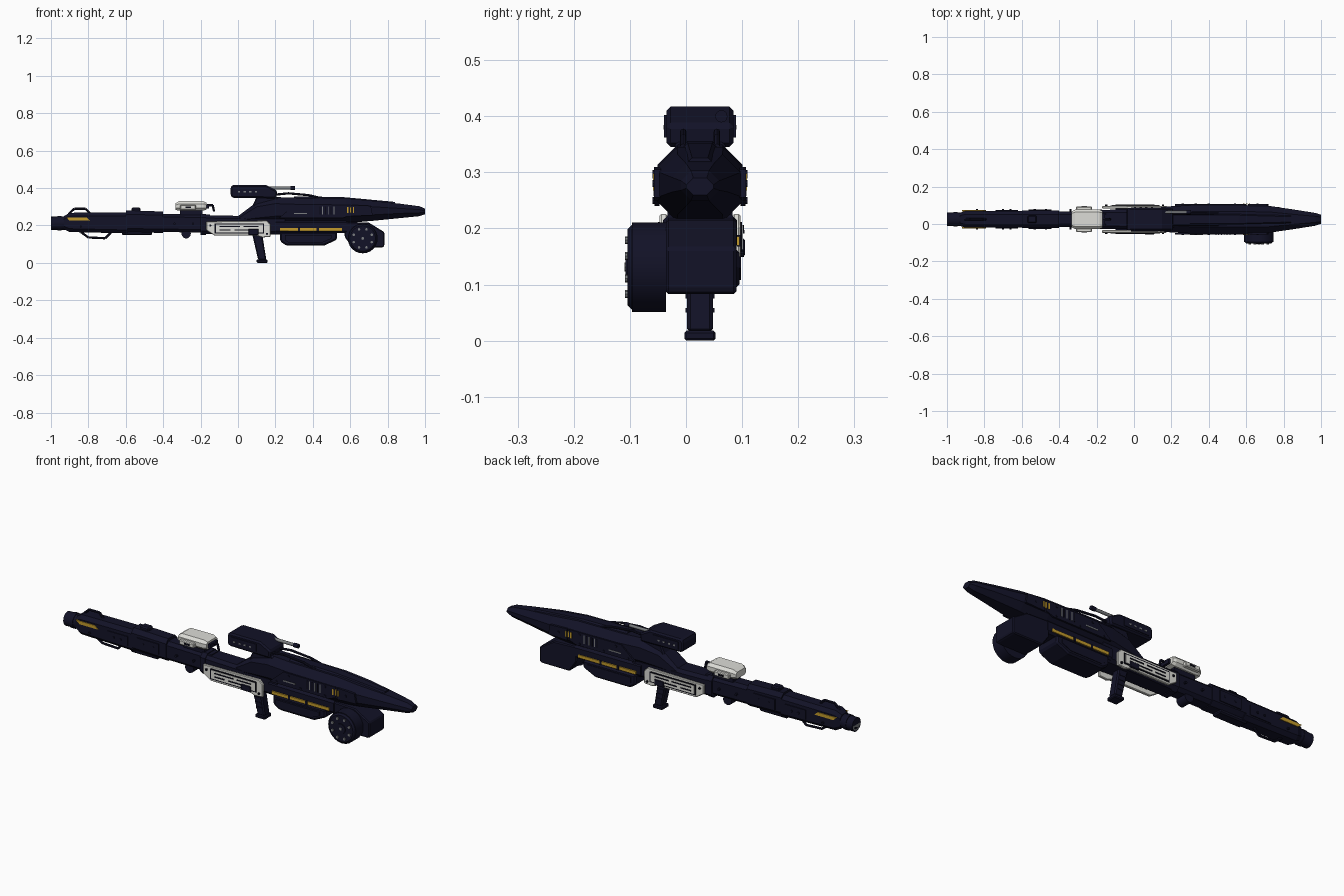
import bpy, bmesh, math
from mathutils import Vector

CY = 0.025  # centre plane of the weapon body


def material(name, rgb):
    m = bpy.data.materials.new(name)
    m.diffuse_color = (*rgb, 1)
    return m


NAVY = material("dark_navy", (0.006, 0.006, 0.02))
BLACK = material("black", (0.003, 0.003, 0.008))
WHITE = material("off_white", (0.72, 0.72, 0.68))
YELLOW = material("yellow", (0.55, 0.33, 0.025))
GREY = material("steel_grey", (0.2, 0.21, 0.22))


def finish(name, bm, mat, bevel=0.0):
    bmesh.ops.recalc_face_normals(bm, faces=bm.faces)
    me = bpy.data.meshes.new(name)
    bm.to_mesh(me)
    bm.free()
    me.materials.append(mat)
    ob = bpy.data.objects.new(name, me)
    bpy.context.collection.objects.link(ob)
    if bevel:
        mod = ob.modifiers.new("bevel", 'BEVEL')
        mod.width, mod.segments, mod.limit_method = bevel, 1, 'ANGLE'
    return ob


def skin(name, rings, mat, bevel=0.0):
    bm = bmesh.new()
    rs = [[bm.verts.new(p) for p in r] for r in rings]
    n = len(rs[0])
    for a, b in zip(rs, rs[1:]):
        for i in range(n):
            bm.faces.new((a[i], a[(i + 1) % n], b[(i + 1) % n], b[i]))
    bm.faces.new(rs[0])
    bm.faces.new(rs[-1])
    return finish(name, bm, mat, bevel)


def loft(name, sections, mat, cy=CY):
    """Eight-sided hull along x; section = x, bottom, top, half width, chamfer."""
    rings = []
    for x, z0, z1, w, c in sections:
        yz = [(-w + c, z0), (w - c, z0), (w, z0 + c), (w, z1 - c),
              (w - c, z1), (c - w, z1), (-w, z1 - c), (-w, z0 + c)]
        rings.append([(x, cy + y, z) for y, z in yz])
    return skin(name, rings, mat)


def plate(name, pts, y0, y1, mat, bevel=0.0):
    """Side profile in xz, extruded from y0 to y1."""
    return skin(name, [[(x, y, z) for x, z in pts] for y in (y0, y1)], mat, bevel)


def box(name, x0, x1, y0, y1, z0, z1, mat, bevel=0.0):
    return plate(name, [(x0, z0), (x1, z0), (x1, z1), (x0, z1)], y0, y1, mat, bevel)


def rod(name, a, b, r, mat, n=12, r2=None):
    a, b = Vector(a), Vector(b)
    q = (b - a).to_track_quat('Z', 'Y')
    circle = [(math.cos(2 * math.pi * i / n), math.sin(2 * math.pi * i / n)) for i in range(n)]
    rings = [[c + q @ Vector((u * k, v * k, 0)) for u, v in circle]
             for c, k in ((a, r), (b, r if r2 is None else r2))]
    return skin(name, rings, mat)


def bar(name, pts, r, mat=NAVY):
    for i, (a, b) in enumerate(zip(pts, pts[1:])):
        rod(f"{name}_{i}", a, b, r, mat, 8)


def side_detail(name, pts, w, t, mat):
    """Thin plate repeated on both flanks at half width w."""
    for s, tag in ((-1, "front"), (1, "back")):
        plate(f"{name}_{tag}", pts, CY + s * (w - 0.004), CY + s * (w + t), mat)


def rect(x0, x1, z0, z1):
    return [(x0, z0), (x1, z0), (x1, z1), (x0, z1)]


# Muzzle with bore
rod("muzzle", (-1, CY, 0.211), (-0.9, CY, 0.213), 0.036, NAVY, 16)
rod("muzzle_collar", (-0.965, CY, 0.212), (-0.945, CY, 0.212), 0.039, NAVY, 16)
rod("muzzle_ring", (-1.0, CY, 0.211), (-0.999, CY, 0.211), 0.03, GREY, 16)
rod("muzzle_bore", (-1.0, CY, 0.211), (-0.9985, CY, 0.211), 0.023, BLACK, 16)

# Barrel in stepped segments
loft("barrel_nose", [(-0.93, 0.18, 0.25, 0.035, 0.015), (-0.90, 0.165, 0.268, 0.045, 0.018),
                     (-0.59, 0.158, 0.27, 0.045, 0.018)], NAVY)
loft("barrel_sleeve", [(-0.60, 0.165, 0.28, 0.047, 0.02), (-0.40, 0.16, 0.275, 0.047, 0.02)], NAVY)
loft("barrel_rear", [(-0.41, 0.165, 0.262, 0.042, 0.016), (-0.15, 0.162, 0.258, 0.042, 0.016)], NAVY)
loft("receiver", [(-0.2, 0.155, 0.255, 0.05, 0.015), (0.1, 0.155, 0.25, 0.055, 0.015),
                  (0.25, 0.15, 0.25, 0.058, 0.015)], NAVY)
loft("barrel_band", [(-0.2, 0.15, 0.262, 0.052, 0.02), (-0.17, 0.15, 0.262, 0.052, 0.02)], NAVY)
box("barrel_underplate", -0.62, -0.46, CY - 0.028, CY + 0.028, 0.148, 0.17, NAVY, 0.006)
box("barrel_sight_block", -0.57, -0.52, CY - 0.02, CY + 0.02, 0.27, 0.295, NAVY, 0.006)
side_detail("nose_stripe", [(-0.92, 0.243), (-0.9, 0.226), (-0.79, 0.226), (-0.81, 0.243)], 0.045, 0.004, YELLOW)
side_detail("nose_panel", rect(-0.74, -0.62, 0.185, 0.235), 0.045, 0.004, NAVY)
side_detail("sleeve_panel", rect(-0.565, -0.44, 0.19, 0.245), 0.047, 0.005, NAVY)
for x, z in ((-0.84, 0.195), (-0.70, 0.21), (-0.66, 0.21), (-0.53, 0.22), (-0.47, 0.22), (-0.34, 0.21), (-0.24, 0.21)):
    rod("barrel_bolt", (x, CY - 0.054, z), (x, CY + 0.054, z), 0.006, NAVY, 8)

# Bent bail bars above and below the nose
bar("upper_bail", [(-0.905, CY, 0.262), (-0.875, CY, 0.29), (-0.815, CY, 0.29), (-0.79, CY, 0.262)], 0.006)
bar("lower_bail", [(-0.84, CY, 0.165), (-0.80, CY, 0.136), (-0.71, CY, 0.132), (-0.68, CY, 0.162)], 0.006)

# Hanging knob
rod("under_knob", (-0.277, CY - 0.03, 0.156), (-0.277, CY + 0.03, 0.156), 0.025, NAVY, 14)

# White sight housing and its hook
box("sight_base", -0.31, -0.19, CY - 0.03, CY + 0.03, 0.25, 0.285, NAVY)
loft("sight_housing", [(-0.335, 0.283, 0.318, 0.042, 0.01), (-0.315, 0.28, 0.33, 0.052, 0.014),
                       (-0.185, 0.28, 0.33, 0.052, 0.014), (-0.168, 0.285, 0.322, 0.045, 0.01)], WHITE)
for s in (-1, 1):
    box("sight_cheek", -0.31, -0.225, CY + s * 0.045, CY + s * 0.068, 0.285, 0.31, WHITE, 0.004)
    box("sight_slot", -0.28, -0.25, CY + s * 0.067, CY + s * 0.07, 0.293, 0.302, BLACK)
box("sight_eyepiece", -0.17, -0.155, CY - 0.03, CY + 0.03, 0.29, 0.312, NAVY)
bar("sight_hook", [(-0.165, CY, 0.308), (-0.135, CY, 0.308), (-0.128, CY, 0.275)], 0.006)

# White side rails with framed slot panels
side_outline = [(-0.17, 0.222), (0.155, 0.226), (0.175, 0.205), (0.175, 0.14), (0.13, 0.136),
                (0.10, 0.146), (-0.125, 0.146), (-0.17, 0.175)]
for s, tag in ((-1, "front"), (1, "back")):
    y = lambda d: CY + s * d
    plate(f"side_rail_{tag}", side_outline, y(0.058), y(0.072), WHITE, 0.003)
    box(f"rail_frame_{tag}", -0.125, 0.14, y(0.07), y(0.075), 0.157, 0.212, BLACK)
    box(f"rail_panel_{tag}", -0.118, 0.133, y(0.07), y(0.077), 0.163, 0.206, WHITE)
    for z, x0, x1 in ((0.194, -0.10, 0.01), (0.194, 0.03, 0.11), (0.176, -0.10, -0.04), (0.176, -0.02, 0.07)):
        box(f"rail_slot_{tag}", x0, x1, y(0.076), y(0.079), z - 0.003, z + 0.003, BLACK)
    for x, z in ((-0.148, 0.2), (0.155, 0.155)):
        rod(f"rail_bolt_{tag}", (x, y(0.07), z), (x, y(0.078), z), 0.006, BLACK, 8)
    box(f"rail_latch_{tag}", 0.055, 0.11, y(0.07), y(0.08), 0.15, 0.182, NAVY, 0.003)
    box(f"rail_mount_{tag}", -0.1, 0.1, y(0.045), y(0.06), 0.17, 0.205, NAVY)

# Slanted grip with a foot
plate("grip", [(0.07, 0.18), (0.125, 0.18), (0.152, 0.015), (0.108, 0.015)], CY - 0.023, CY + 0.023, NAVY, 0.006)
box("grip_foot", 0.1, 0.157, CY - 0.028, CY + 0.028, 0, 0.018, NAVY, 0.004)
for i in range(4):
    z = 0.05 + i * 0.025
    box("grip_rib", 0.105 - i * 0.006, 0.138 - i * 0.004, CY - 0.026, CY + 0.026, z, z + 0.008, NAVY)

# Main tapering hull
loft("main_hull", [(0.0, 0.215, 0.25, 0.05, 0.012), (0.1, 0.215, 0.325, 0.06, 0.025),
                   (0.2, 0.215, 0.352, 0.07, 0.035), (0.32, 0.213, 0.348, 0.076, 0.035),
                   (0.58, 0.213, 0.345, 0.076, 0.035), (0.72, 0.225, 0.332, 0.072, 0.032),
                   (0.87, 0.24, 0.316, 0.05, 0.025), (0.97, 0.25, 0.303, 0.034, 0.018),
                   (1.0, 0.26, 0.29, 0.024, 0.012)], NAVY)
loft("hull_spine", [(0.3, 0.33, 0.356, 0.03, 0.008), (0.56, 0.33, 0.352, 0.03, 0.008),
                    (0.84, 0.30, 0.326, 0.02, 0.006)], NAVY)
side_detail("hull_side_plate", [(0.22, 0.24), (0.56, 0.24), (0.6, 0.255), (0.6, 0.31), (0.3, 0.31)], 0.076, 0.005, NAVY)
side_detail("hull_rear_plate", [(0.61, 0.25), (0.72, 0.255), (0.71, 0.305), (0.61, 0.31)], 0.074, 0.008, NAVY)
for i in range(6):
    x = 0.435 + i * 0.015
    side_detail("vent_slot", rect(x, x + 0.005, 0.258, 0.302), 0.081, 0.002, GREY if i % 2 else BLACK)
for i in range(3):
    x = 0.584 + i * 0.015
    side_detail("hull_tick", rect(x, x + 0.007, 0.268, 0.298), 0.082, 0.002, YELLOW)
side_detail("hull_mark", rect(0.30, 0.37, 0.262, 0.268), 0.081, 0.002, GREY)
for x, z in ((0.26, 0.25), (0.33, 0.295), (0.4, 0.25), (0.54, 0.25), (0.54, 0.298), (0.66, 0.28)):
    rod("hull_bolt", (x, CY - 0.085, z), (x, CY + 0.085, z), 0.006, NAVY, 8)

# Raised neck and top pod
plate("pod_neck", [(0.0, 0.25), (0.075, 0.3), (0.1, 0.355), (0.21, 0.355), (0.25, 0.3), (0.25, 0.25)],
      CY - 0.045, CY + 0.045, NAVY, 0.006)
plate("top_pod", [(-0.04, 0.36), (-0.03, 0.348), (0.205, 0.345), (0.21, 0.385), (0.15, 0.417), (-0.03, 0.417), (-0.04, 0.405)],
      CY - 0.06, CY + 0.06, NAVY, 0.008)
side_detail("pod_panel", rect(-0.015, 0.13, 0.362, 0.402), 0.06, 0.004, NAVY)
for i in range(4):
    side_detail("pod_slot", rect(0.0 + i * 0.03, 0.012 + i * 0.03, 0.376, 0.384), 0.064, 0.001, GREY)
rod("pod_tube", (0.16, 0.063, 0.4), (0.285, 0.063, 0.4), 0.008, GREY, 12)
rod("pod_tube_tip", (0.28, 0.063, 0.4), (0.306, 0.063, 0.4), 0.011, NAVY, 12)
bar("hull_handle", [(0.2, CY - 0.03, 0.365), (0.27, CY - 0.03, 0.372), (0.38, CY - 0.03, 0.362), (0.45, CY - 0.03, 0.345)], 0.006)
bar("hull_handle_back", [(0.2, CY + 0.03, 0.365), (0.27, CY + 0.03, 0.372), (0.38, CY + 0.03, 0.362), (0.45, CY + 0.03, 0.345)], 0.006)

# Lower body with yellow stripe and slung magazine
loft("lower_body", [(0.2, 0.16, 0.225, 0.062, 0.01), (0.58, 0.16, 0.225, 0.066, 0.01)], NAVY)
side_detail("lower_stripe", rect(0.225, 0.555, 0.17, 0.186), 0.066, 0.004, YELLOW)
for x in (0.32, 0.42):
    side_detail("stripe_gap", rect(x, x + 0.012, 0.168, 0.188), 0.07, 0.002, NAVY)
plate("magazine", [(0.225, 0.165), (0.225, 0.115), (0.26, 0.092), (0.46, 0.092), (0.53, 0.125), (0.53, 0.165)],
      CY - 0.062, CY + 0.07, NAVY, 0.008)
side_detail("magazine_panel", [(0.25, 0.15), (0.25, 0.122), (0.27, 0.108), (0.45, 0.108), (0.5, 0.13), (0.5, 0.15)], 0.067, 0.006, NAVY)

# Rear box and side drum with a ring of bolts
plate("rear_box", [(0.57, 0.22), (0.57, 0.14), (0.61, 0.083), (0.775, 0.083), (0.782, 0.09), (0.782, 0.165), (0.7, 0.215)],
      -0.036, 0.09, NAVY, 0.006)
DX, DZ = 0.667, 0.131
rod("drum", (DX, -0.036, DZ), (DX, -0.096, DZ), 0.08, NAVY, 24)
rod("drum_face", (DX, -0.096, DZ), (DX, -0.104, DZ), 0.076, NAVY, 24, 0.068)
rod("drum_hub", (DX, -0.1, DZ), (DX, -0.108, DZ), 0.026, NAVY, 12)
rod("drum_hub_cap", (DX, -0.107, DZ), (DX, -0.11, DZ), 0.008, GREY, 8)
for i in range(8):
    a = math.pi * (i + 0.5) / 4
    x, z = DX + 0.052 * math.cos(a), DZ + 0.052 * math.sin(a)
    rod("drum_bolt", (x, -0.1, z), (x, -0.109, z), 0.007, GREY, 8)

# Smooth only the shallow facets of round parts
for ob in bpy.context.collection.objects:
    ob.select_set(ob.name.startswith(("drum", "muzzle", "pod_tube", "under_knob")))
    if ob.select_get():
        bpy.context.view_layer.objects.active = ob
bpy.ops.object.shade_smooth_by_angle(angle=math.radians(35))
